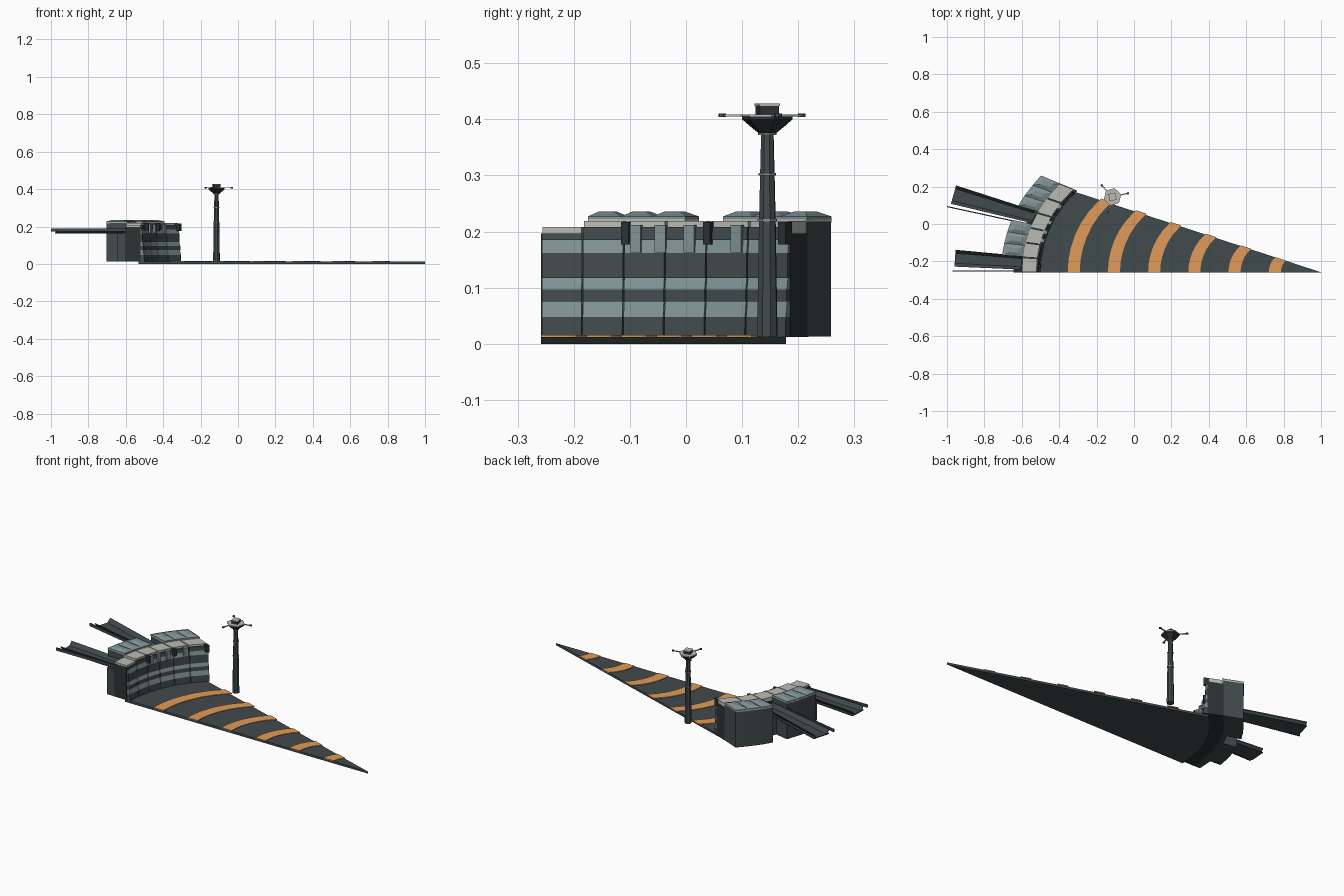
import bpy, bmesh
from math import sin, cos, sqrt, radians, pi
from mathutils import Vector

if "Cube" in bpy.data.objects:
    bpy.data.objects.remove(bpy.data.objects["Cube"])

def material(name, c):
    m = bpy.data.materials.new(name)
    m.diffuse_color = (*c, 1)
    m.use_nodes = True
    m.node_tree.nodes["Principled BSDF"].inputs["Base Color"].default_value = m.diffuse_color
    return m

DARK = material("dark_steel", (0.055, 0.07, 0.075))
BLACK = material("black_steel", (0.025, 0.032, 0.034))
TEAL = material("blue_grey", (0.22, 0.29, 0.3))
PALE = material("pale_grey", (0.5, 0.5, 0.46))
ORANGE = material("orange_paint", (0.75, 0.33, 0.1))

def make(name, verts, faces, mat):
    me = bpy.data.meshes.new(name)
    me.from_pydata([tuple(v) for v in verts], [], faces)
    bm = bmesh.new()
    bm.from_mesh(me)
    bmesh.ops.recalc_face_normals(bm, faces=bm.faces)
    bm.to_mesh(me)
    bm.free()
    me.materials.append(mat)
    ob = bpy.data.objects.new(name, me)
    bpy.context.collection.objects.link(ob)
    return ob

def loft(name, rings, mat):
    """Join equal rings of points and cap both ends."""
    n = len(rings[0])
    faces = [list(range(n)), list(range((len(rings) - 1) * n, len(rings) * n))]
    for i in range(len(rings) - 1):
        for j in range(n):
            k = (j + 1) % n
            faces.append([i*n + j, i*n + k, (i+1)*n + k, (i+1)*n + j])
    return make(name, [p for r in rings for p in r], faces, mat)

def prism(name, pts, z0, z1, mat):
    return loft(name, [[(x, y, z) for x, y in pts] for z in (z0, z1)], mat)

# Plan: a curved front line of six bays, u = 0..6, r = distance outward from it
APEX = Vector((1.0, -0.258))

def base(u):
    def at(i):
        d = 0.0727 * i
        return Vector((0.08 - sqrt(0.58**2 - d*d), -0.258 + d))
    i = min(int(u), 5)
    return at(i).lerp(at(i + 1), u - i)

def plan(u, r):
    a = radians(22.6 * u / 6)
    return base(u) + r * Vector((-cos(a), sin(a)))

def sweep(name, us, profile, mat):
    return loft(name, [[(*plan(u, r), z) for r, z in profile] for u in us], mat)

def box(r0, r1, z0, z1):
    return [(r0, z0), (r1, z0), (r1, z1), (r0, z1)]

# Tapering deck with orange stripes
back = [base(i) - Vector((0.033, 0)) for i in range(7)]
prism("deck", back + [APEX], 0, 0.012, DARK)
for s in range(6):
    t = 0.903 - 0.1433 * s
    arc = [[APEX + k * (base(i) - APEX) for i in range(7)] for k in (t, t - 0.043)]
    for i in range(6):
        prism(f"deck_stripe_{s}_{i}", [arc[0][i], arc[0][i+1], arc[1][i+1], arc[1][i]],
              0.011, 0.0155, ORANGE)

# Inner core and banded facade
sweep("core", range(7), box(0.022, 0.105, 0.012, 0.197), BLACK)
bands = [(0.012, 0.048, 0, 0.002, DARK), (0.048, 0.075, 0.002, 0.008, TEAL),
         (0.075, 0.097, 0.005, 0.006, DARK), (0.097, 0.117, 0.006, 0.012, TEAL),
         (0.117, 0.162, 0.009, 0.011, DARK), (0.162, 0.185, 0.011, 0.016, TEAL),
         (0.185, 0.208, 0.013, 0.015, DARK)]
for i in range(6):
    for b, (z0, z1, r0, r1, m) in enumerate(bands):
        if b == 6 and i == 0:
            z1 = 0.197
        sweep(f"facade_band_{i}_{b}", (i + 0.015, i + 0.985),
              [(r0, z0), (0.03, z0), (0.03, z1), (r1, z1)], m)
    # Pale roof panels along the front
    top = 0.208 if i == 0 else 0.219
    sweep(f"roof_panel_{i}", (i + 0.03, i + 0.97), box(0.022, 0.1, 0.195, top), PALE)
# Fins and window boxes on the upper facade
for i, u in enumerate((2.05, 4.05, 5.9)):
    sweep(f"facade_fin_{i}", (u - 0.09, u + 0.09), box(0.0, 0.03, 0.177, 0.217), BLACK)
for i, u in enumerate((2.3, 2.9, 3.6, 4.75)):
    sweep(f"window_box_{i}", (u - 0.13, u + 0.13), box(0.004, 0.03, 0.163, 0.212), TEAL)

# Two tall rear blocks with shallow hipped roof slabs
for n, us in (("near", (1.05, 1.8, 2.5, 3.25)), ("far", (4.1, 4.75, 5.4, 6))):
    sweep(f"{n}_block", us, box(0.1, 0.208, 0.013, 0.218), DARK)
    for i in range(3):
        a, b = us[i], us[i + 1]
        sweep(f"{n}_roof_trim_{i}", (a, b), box(0.096, 0.211, 0.216, 0.222), PALE)
        e = (b - a) * 0.3
        loft(f"{n}_roof_{i}",
             [[(*plan(u, r), z) for u, r in ((a+d, 0.098+q), (b-d, 0.098+q),
                                            (b-d, 0.21-q), (a+d, 0.21-q))]
              for z, d, q in ((0.221, 0, 0), (0.227, 0, 0), (0.236, e, 0.03))], TEAL)
# Lower recessed bays where the walkways leave
sweep("near_recess", (0, 1.05), box(0.1, 0.145, 0.013, 0.166), DARK)
sweep("far_recess", (3.25, 4.1), box(0.1, 0.13, 0.013, 0.166), DARK)

# Outward walkways: widening floor, side wall and detached rail
def walkway(name, p0, p1, w0, w1, r0, r1):
    p0, p1 = Vector(p0), Vector(p1)
    d = (p1 - p0).normalized()
    side = Vector((d.y, -d.x))
    def bar(part, a0, a1, b0, b1, zs, mat):
        # zs: height range at each edge of the cross-section
        loft(f"{name}_{part}", [[(*(p + side*a), zs[0]), (*(p + side*b), zs[1]),
             (*(p + side*b), zs[3]), (*(p + side*a), zs[2])]
             for p, a, b in ((p0, a0, b0), (p1, a1, b1))], mat)
    bar("floor", -w0, -w1, w0, w1, (0.163, 0.163, 0.168, 0.168), DARK)
    for s in (-1, 1):
        bar(f"wall_{s}", s*w0, s*w1, s*(w0 - 0.014), s*(w1 - 0.018),
            (0.184, 0.163, 0.19, 0.168), DARK)
    a, b = Vector(r0), Vector(r1)
    t = (b - a).normalized()
    o = Vector((t.y, -t.x)) * 0.003
    prism(f"{name}_rail", [a - o, b - o, b + o, a + o], 0.174, 0.19, DARK)

walkway("far_walkway", (-0.54, 0.038), (-0.965, 0.157), 0.034, 0.051,
        (-0.57, 0.0), (-0.999, 0.093))
walkway("near_walkway", (-0.59, -0.208), (-0.957, -0.183), 0.036, 0.045,
        (-0.6, -0.252), (-0.97, -0.252))

# Lookout tower
C = Vector((-0.115, 0.145))

def turned(name, prof, mat, n=8, c=C, rot=0.3):
    loft(name, [[(c.x + r*cos(rot + 2*pi*i/n), c.y + r*sin(rot + 2*pi*i/n), z)
                 for i in range(n)] for r, z in prof], mat)

turned("tower_shaft", [(0.019, 0.012), (0.0155, 0.222), (0.0135, 0.302), (0.0115, 0.38)], DARK)
for i, (z, r) in enumerate(((0.22, 0.018), (0.302, 0.0165), (0.374, 0.017))):
    turned(f"tower_ring_{i}", [(r, z - 0.002), (r, z + 0.002)], TEAL)
turned("tower_bowl", [(0.017, 0.376), (0.032, 0.388), (0.046, 0.4), (0.046, 0.406)], BLACK, 6)
turned("tower_plate", [(0.048, 0.405), (0.048, 0.409)], PALE, 6)
for i in range(3):
    a = radians(13 + 120*i)
    d, s = Vector((cos(a), sin(a))), Vector((-sin(a), cos(a))) * 0.003
    tip = C + d*0.084
    prism(f"tower_arm_{i}", [C + d*0.03 - s, tip - s, tip + s, C + d*0.03 + s],
          0.405, 0.409, PALE)
    turned(f"tower_arm_pad_{i}", [(0.007, 0.404), (0.007, 0.41)], DARK, 6, tip)
turned("tower_cabin", [(0.025, 0.408), (0.025, 0.425)], BLACK, 4, C, pi/4 + 0.22)
turned("tower_cabin_roof", [(0.027, 0.424), (0.027, 0.428)], PALE, 4, C, pi/4 + 0.22)
